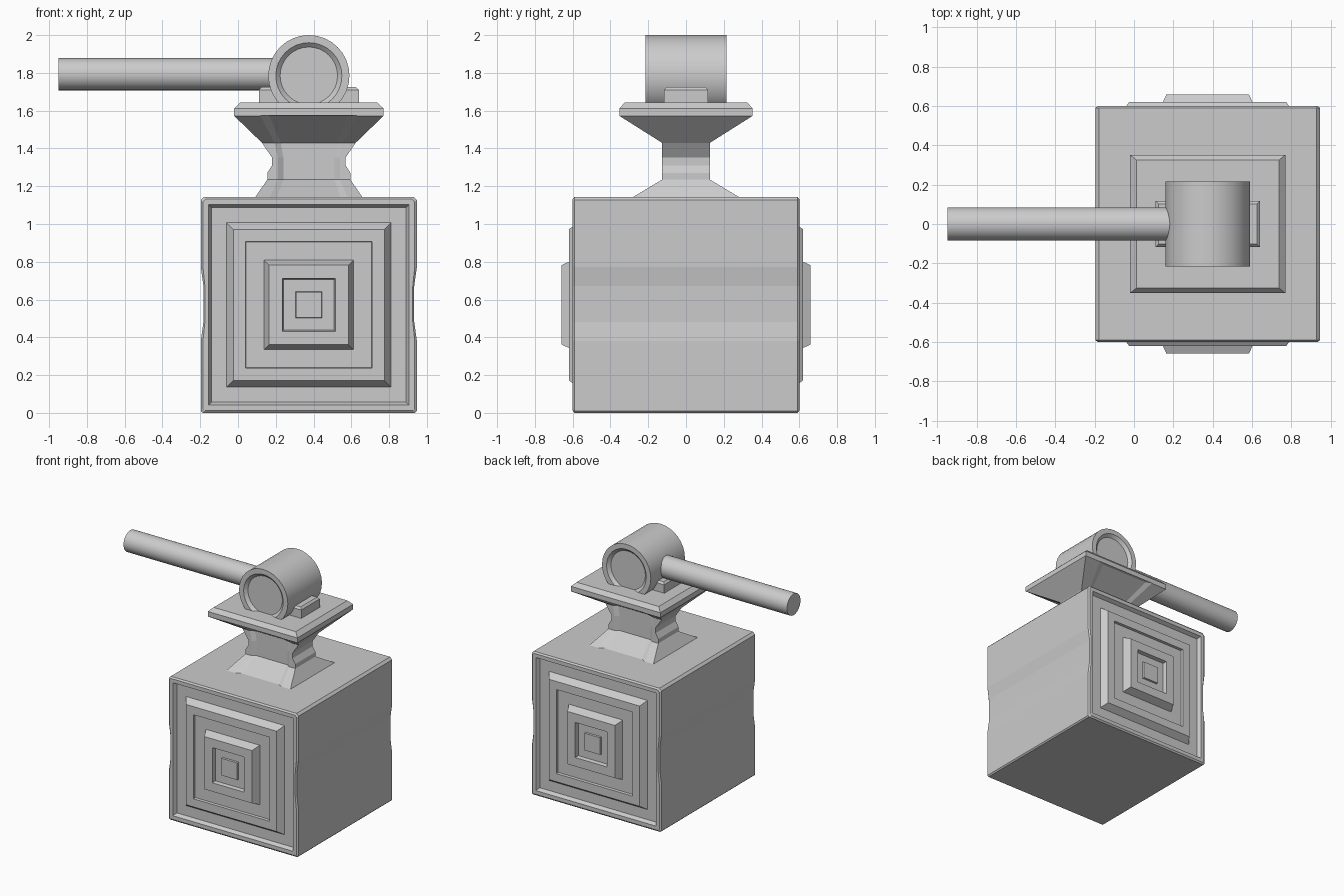
import bpy, bmesh, math
from mathutils import Matrix

if "Cube" in bpy.data.objects:
    bpy.data.objects.remove(bpy.data.objects["Cube"])

CX, CZ = 0.375, 0.572   # axis of the heavy head


def finish(bm, name, smooth=False):
    bmesh.ops.remove_doubles(bm, verts=bm.verts, dist=0.0002)
    bmesh.ops.recalc_face_normals(bm, faces=bm.faces)
    mesh = bpy.data.meshes.new(name)
    bm.to_mesh(mesh)
    bm.free()
    ob = bpy.data.objects.new(name, mesh)
    bpy.context.collection.objects.link(ob)
    if smooth:
        bpy.context.view_layer.objects.active = ob
        ob.select_set(True)
        bpy.ops.object.shade_smooth_by_angle(angle=math.radians(30))
        ob.select_set(False)
    return ob


def loft(loops, name, smooth=False):
    """Skin a sequence of equal-length closed loops and cap both ends."""
    bm = bmesh.new()
    rings = [[bm.verts.new(p) for p in loop] for loop in loops]
    n = len(rings[0])
    for a, b in zip(rings, rings[1:]):
        for i in range(n):
            j = (i + 1) % n
            bm.faces.new((a[i], a[j], b[j], b[i]))
    bm.faces.new(rings[0][::-1])
    bm.faces.new(rings[-1])
    return finish(bm, name, smooth)


# Large block: waisted sides, concentric square steps on both ends
def block_loop(h, y, dent=0.0, top=0.0, bottom=0.0):
    k = h / 0.57
    side = [(h - bottom, -h), (h, -h + bottom), (h, -0.19 * k), (h - dent, -0.09 * k),
            (h - dent, 0.10 * k), (h, 0.20 * k), (h, h - top), (h - top, h)]
    outline = side + [(-x, z) for x, z in reversed(side)]
    return [(CX + x, y, CZ + z) for x, z in outline]


steps = [(0.53, 0.60), (0.515, 0.57), (0.435, 0.57), (0.40, 0.62), (0.335, 0.62),
         (0.332, 0.60), (0.237, 0.60), (0.21, 0.66), (0.14, 0.66), (0.134, 0.63),
         (0.07, 0.63), (0.068, 0.645)]
outer = [block_loop(0.572, s * 0.59, 0.014, 0.018, 0.01) for s in (-1, 1)]
rim = [block_loop(0.56, s * 0.60, 0.01, 0.014, 0.01) for s in (-1, 1)]
loft([block_loop(h, -y) for h, y in reversed(steps)] + [rim[0]] + outer + [rim[1]]
     + [block_loop(h, y) for h, y in steps], "large_block")


# Fluted neck flaring into the upper plate
def neck_loop(z, hx, hy, s=1.0, d=0.0):
    side = [(-hx, -hy), (-0.165 * s, -hy), (-0.135 * s, -hy + d), (-0.08 * s, -hy + d)]
    front = side + [(-x, y) for x, y in reversed(side)]
    return [(CX + x, y, z) for x, y in front + [(-x, -y) for x, y in front]]


neck = [(1.14, 0.285, 0.285, 1.25, 0.02), (1.235, 0.22, 0.127, 1, 0.02),
        (1.27, 0.22, 0.127, 1, 0.02), (1.31, 0.195, 0.127, 1, 0.02),
        (1.352, 0.195, 0.127, 1, 0.02), (1.43, 0.248, 0.127, 1.1, 0.02),
        (1.572, 0.395, 0.352, 1.55, 0.02), (1.574, 0.395, 0.352, 1.55),
        (1.612, 0.395, 0.352, 1.55), (1.643, 0.362, 0.325, 1.55)]
loft([neck_loop(*n) for n in neck], "neck_and_plate")


# Small saddle block under the socket
def rect(z, hx, hy):
    return [(CX + x * hx, y * hy, z) for x, y in ((-1, -1), (1, -1), (1, 1), (-1, 1))]


loft([rect(1.63, 0.265, 0.117), rect(1.71, 0.265, 0.117), rect(1.725, 0.25, 0.103)], "saddle")


# Round socket with dished ends
def circle_y(r, y, n=32):
    return [(CX + r * math.cos(2 * math.pi * i / n), y,
             1.785 + r * math.sin(2 * math.pi * i / n)) for i in range(n)]


dish = [(0.215, 0.215), (0.175, 0.215), (0.152, 0.193)]
loft([circle_y(r, -y) for r, y in reversed(dish)] + [circle_y(r, y) for r, y in dish],
     "socket", True)

# Handle
bm = bmesh.new()
bmesh.ops.create_cone(bm, cap_ends=True, segments=32, radius1=0.085, radius2=0.085, depth=1.2,
                      matrix=Matrix.Translation((-0.35, 0, 1.793)) @ Matrix.Rotation(math.pi / 2, 4, 'Y'))
finish(bm, "handle", True)
